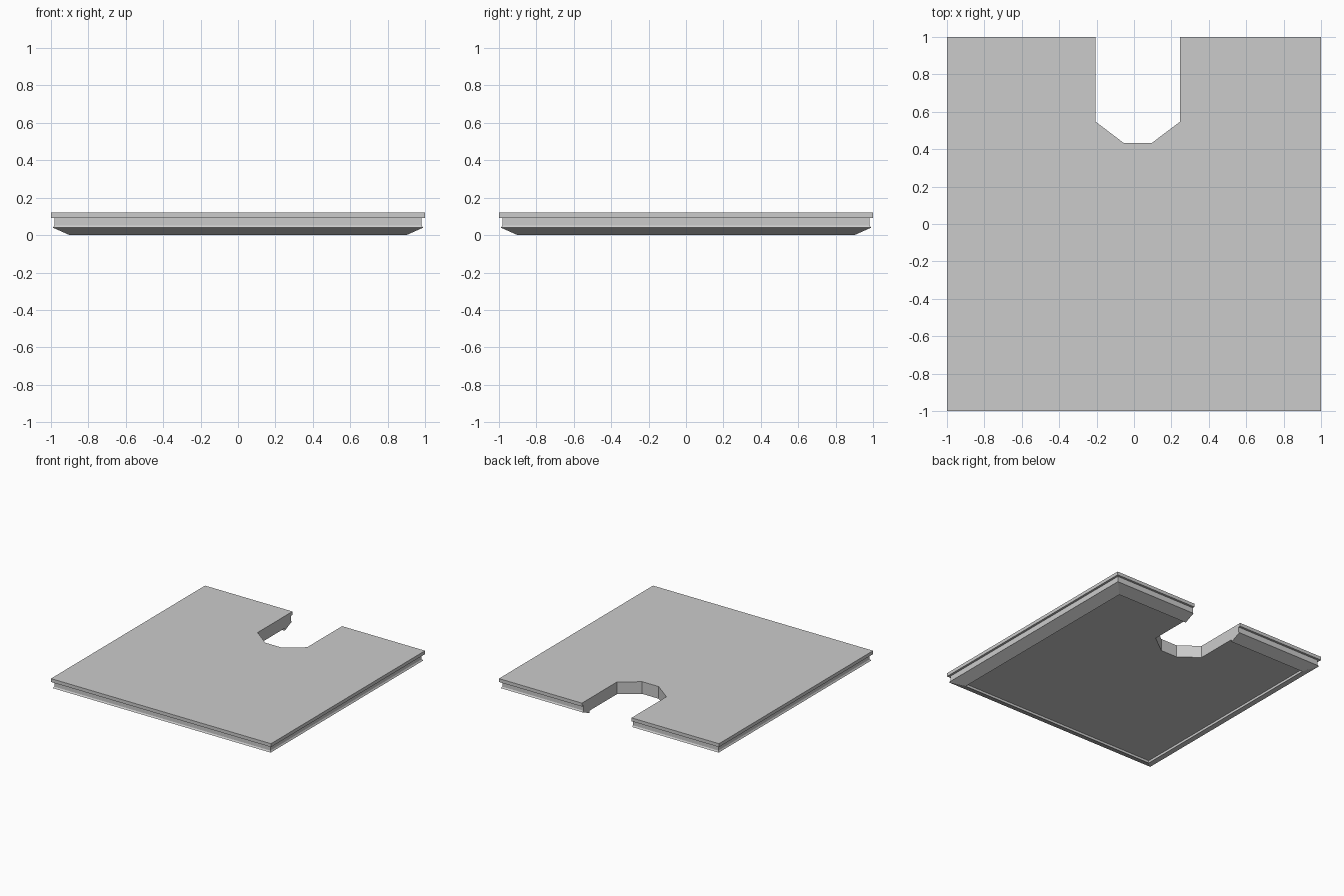
import bpy, bmesh

if "Cube" in bpy.data.objects:
    bpy.data.objects.remove(bpy.data.objects["Cube"])


def mesh_object(name, rings):
    """Skin a stack of equal-length point rings and cap both ends."""
    bm = bmesh.new()
    loops = [[bm.verts.new(p) for p in ring] for ring in rings]
    n = len(loops[0])
    for a, b in zip(loops, loops[1:]):
        for i in range(n):
            j = (i + 1) % n
            bm.faces.new((a[i], a[j], b[j], b[i]))
    bm.faces.new(loops[0])
    bm.faces.new(loops[-1])
    bmesh.ops.recalc_face_normals(bm, faces=bm.faces)
    mesh = bpy.data.meshes.new(name)
    bm.to_mesh(mesh)
    bm.free()
    obj = bpy.data.objects.new(name, mesh)
    bpy.context.collection.objects.link(obj)
    return obj


def square(h, z):
    return [(-h, -h, z), (h, -h, z), (h, h, z), (-h, h, z)]


# Floor tile: overhanging slab, inset body, chamfered foot, recessed underside
profile = [(1.0, 0.12), (1.0, 0.092), (0.982, 0.092), (0.982, 0.052),
           (0.99, 0.04), (0.90, 0.0), (0.90, 0.02)]
tile = mesh_object("floor_tile", [square(h, z) for h, z in profile])

# Notch through the back edge, with clipped inner corners
outline = [(-0.205, 1.2), (-0.205, 0.547), (-0.055, 0.433),
           (0.095, 0.433), (0.246, 0.547), (0.246, 1.2)]
cutter = mesh_object("notch_cutter",
                     [[(x, y, z) for x, y in outline] for z in (-0.2, 0.4)])
cutter.hide_render = True
cutter.hide_viewport = True

cut = tile.modifiers.new("notch", 'BOOLEAN')
cut.operation = 'DIFFERENCE'
cut.solver = 'EXACT'
cut.object = cutter
